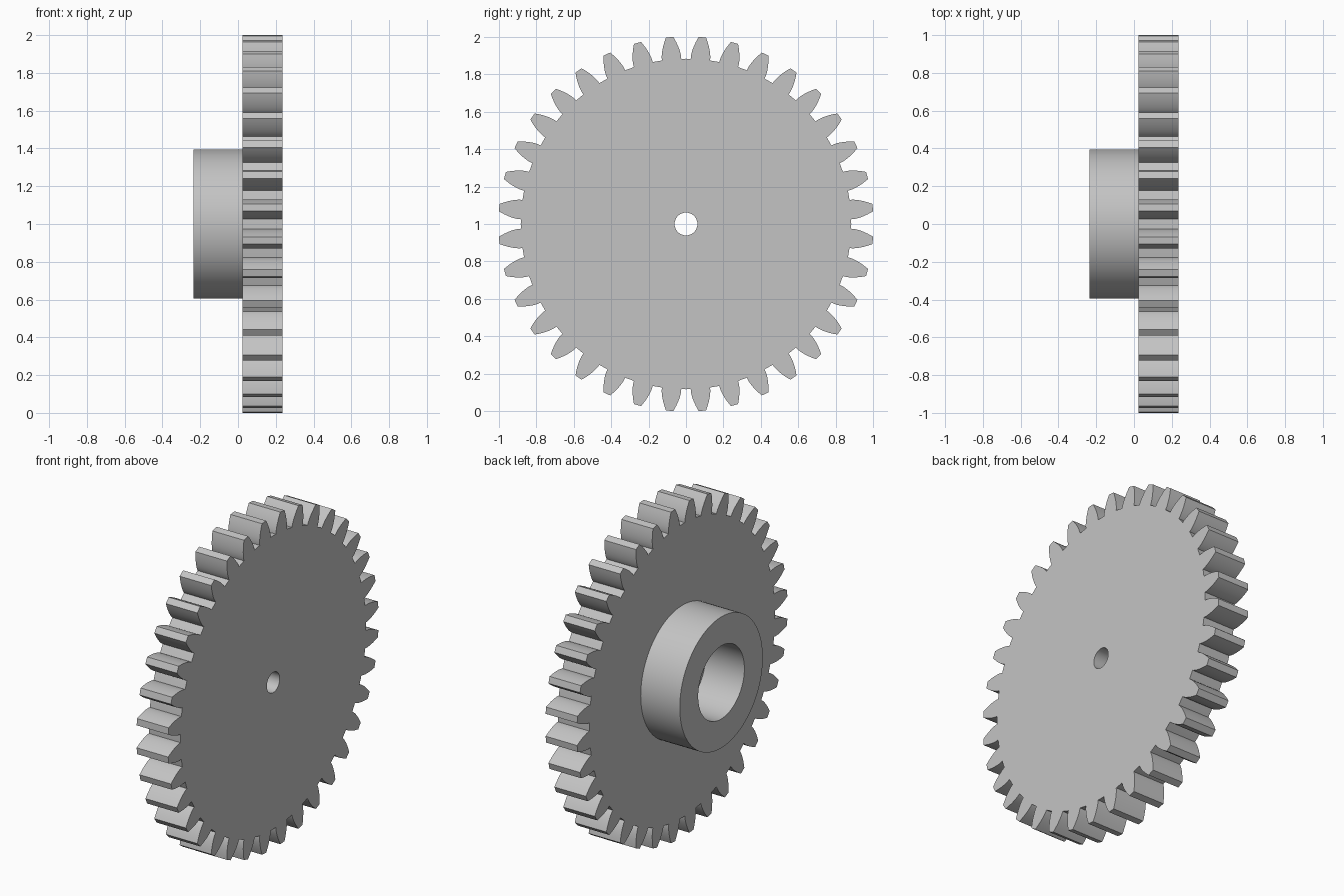
import bpy, bmesh
from math import sin, cos, tan, pi, sqrt, acos, radians

if "Cube" in bpy.data.objects:
    bpy.data.objects.remove(bpy.data.objects["Cube"], do_unlink=True)

# Main dimensions
TEETH = 36
MODULE = 0.05275
PITCH_R = MODULE * TEETH / 2
TIP_R = PITCH_R + MODULE
ROOT_R = PITCH_R - 1.25 * MODULE
BASE_R = PITCH_R * cos(radians(20))
BORE_R, HUB_IN, HUB_OUT = 0.061, 0.22, 0.395
HUB_X, GEAR_X0, GEAR_X1 = -0.235, 0.025, 0.235
CENTRE_Z = 1.0

# Material
steel = bpy.data.materials.new("grey steel")
steel.use_nodes = True
colour = (0.55, 0.55, 0.55, 1)
steel.diffuse_color = colour
steel.node_tree.nodes["Principled BSDF"].inputs["Base Color"].default_value = colour


def finish(bm, name):
    bmesh.ops.recalc_face_normals(bm, faces=bm.faces)
    mesh = bpy.data.meshes.new(name)
    bm.to_mesh(mesh)
    bm.free()
    mesh.materials.append(steel)
    obj = bpy.data.objects.new(name, mesh)
    obj.location.z = CENTRE_Z
    bpy.context.collection.objects.link(obj)
    bpy.ops.object.select_all(action='DESELECT')
    obj.select_set(True)
    bpy.context.view_layer.objects.active = obj
    bpy.ops.object.shade_smooth_by_angle(angle=radians(25))


def involute(r):
    a = acos(min(1, BASE_R / r))
    return tan(a) - a


def half_angle(r):
    """Half the angular thickness of a tooth at radius r."""
    return pi / (2 * TEETH) + involute(PITCH_R) - involute(r)


def tooth_outline():
    """One tooth from root to root as (radius, angle) pairs."""
    steps = 7
    radii = [ROOT_R] + [BASE_R + (TIP_R - BASE_R) * i / steps for i in range(steps + 1)]
    rising = [(r, -half_angle(max(r, BASE_R))) for r in radii]
    falling = [(r, -a) for r, a in reversed(rising)]
    return rising + [(TIP_R, 0)] + falling + [(ROOT_R, pi / TEETH)]


def add_loop(bm, polar):
    verts = [bm.verts.new((GEAR_X0, r * cos(a), r * sin(a))) for r, a in polar]
    for i, v in enumerate(verts):
        bm.edges.new((v, verts[(i + 1) % len(verts)]))


# Toothed wheel with a small shaft hole
bm = bmesh.new()
pitch = 2 * pi / TEETH
add_loop(bm, [(r, a + (k + 0.5) * pitch) for k in range(TEETH) for r, a in tooth_outline()])
add_loop(bm, [(BORE_R, 2 * pi * i / 48) for i in range(48)])
bmesh.ops.triangle_fill(bm, edges=bm.edges[:], use_beauty=True)
extruded = bmesh.ops.extrude_face_region(bm, geom=bm.faces[:], use_keep_orig=True)["geom"]
bmesh.ops.translate(bm, vec=(GEAR_X1 - GEAR_X0, 0, 0),
                    verts=[g for g in extruded if isinstance(g, bmesh.types.BMVert)])
finish(bm, "toothed_wheel")

# Hub collar, a thick tube turned around the shaft axis and seated in the wheel
bm = bmesh.new()
seat = GEAR_X0 + 0.002
profile = [(HUB_X, HUB_IN), (HUB_X, HUB_OUT), (seat, HUB_OUT), (seat, HUB_IN)]
verts = [bm.verts.new((x, 0, r)) for x, r in profile]
edges = [bm.edges.new((verts[i], verts[(i + 1) % 4])) for i in range(4)]
bmesh.ops.spin(bm, geom=verts + edges, cent=(0, 0, 0), axis=(1, 0, 0),
               angle=2 * pi, steps=96, use_merge=True)
bmesh.ops.remove_doubles(bm, verts=bm.verts, dist=0.0001)
finish(bm, "hub_collar")
